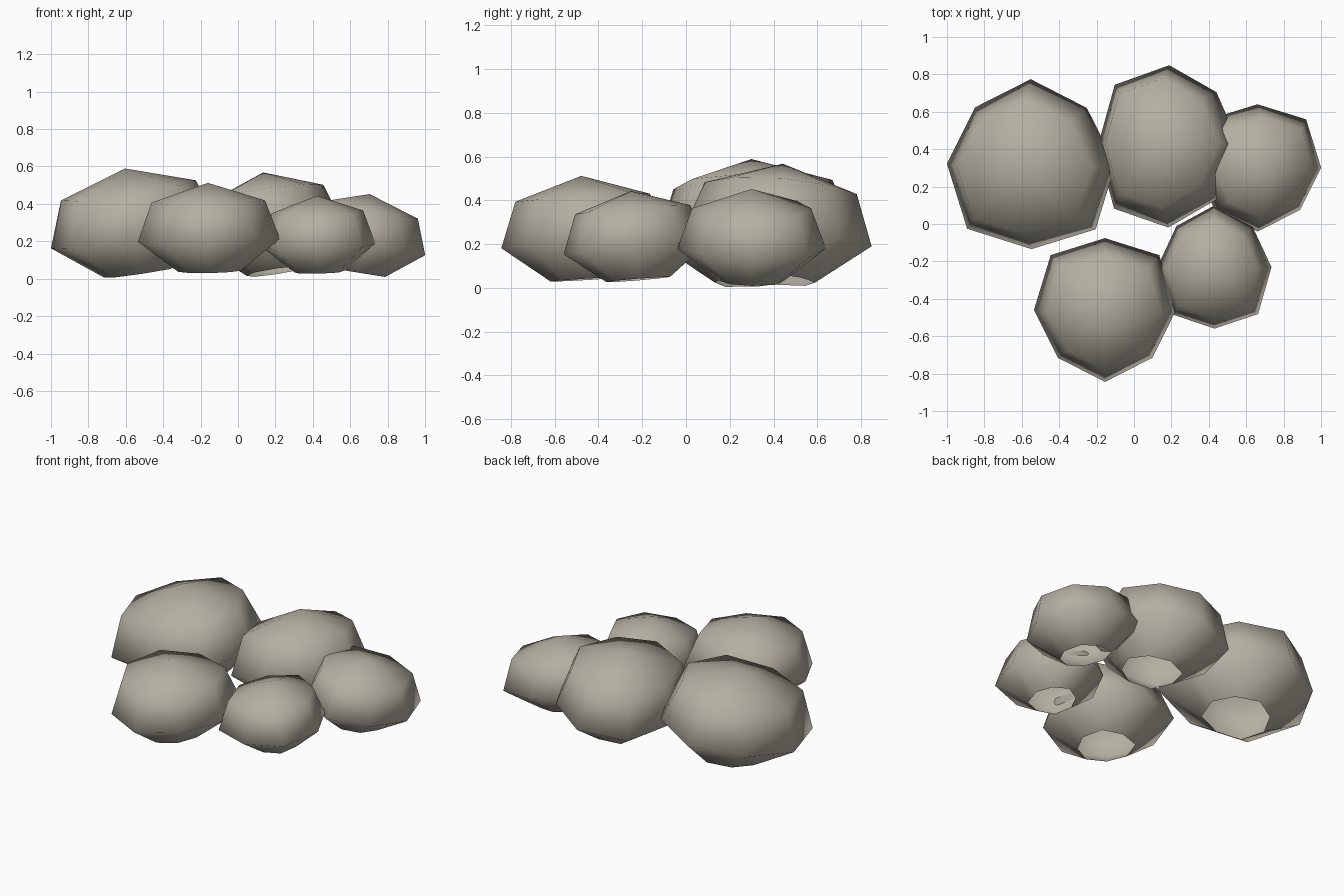
import bpy, bmesh, math
from mathutils import Vector, Matrix

if "Cube" in bpy.data.objects:
    bpy.data.objects.remove(bpy.data.objects["Cube"])

grey = bpy.data.materials.new("warm_stone_grey")
grey.diffuse_color = (0.46, 0.43, 0.36, 1)
grey.use_nodes = True
grey.node_tree.nodes["Principled BSDF"].inputs["Base Color"].default_value = grey.diffuse_color

# shared stone shape: (radius, height) rings, bottom opening to shoulder, plus apex
RINGS = [(0.44, -0.43), (1.0, 0.0), (0.80, 0.54)]
APEX = 0.80
SIDES = 8


def bulge(i):
    """Corner radius: the diagonals are wider towards the +y side."""
    if i % 2 == 0:
        return 1.0
    return 1.08 if i < SIDES / 2 else 0.94


def stone(name, centre, size, lean, yaw):
    """Open-bottomed eight-sided boulder, its axis leaning by (x, y) slopes."""
    axis = Vector((lean[0], lean[1], 1)).normalized()
    tilt = Vector((0, 0, 1)).rotation_difference(axis).to_matrix()
    spin = Matrix.Rotation(math.radians(yaw), 3, 'Z')
    height = max(size)
    bm = bmesh.new()

    def place(x, y, z):
        p = spin @ Vector((x, y, z))
        p = Vector((p.x * size[0], p.y * size[1], p.z * height))
        return bm.verts.new(tilt @ p + Vector(centre))

    loops = []
    for r, z in RINGS:
        ring = []
        for i in range(SIDES):
            a = 2 * math.pi * i / SIDES
            ring.append(place(r * bulge(i) * math.cos(a), r * bulge(i) * math.sin(a), z))
        loops.append(ring)
    top = place(0, 0, APEX)
    for i in range(SIDES):
        j = (i + 1) % SIDES
        for low, high in zip(loops, loops[1:]):
            bm.faces.new((low[i], low[j], high[j], high[i]))
        bm.faces.new((loops[-1][i], loops[-1][j], top))
    for f in bm.faces:
        f.smooth = True
    mesh = bpy.data.meshes.new(name)
    bm.to_mesh(mesh)
    bm.free()
    mesh.materials.append(grey)
    bpy.context.collection.objects.link(bpy.data.objects.new(name, mesh))


# cluster of five stones
stone("large_left_stone", (-0.55, 0.32, 0.23), (0.455, 0.455), (-0.15, -0.06), 180)
stone("large_back_stone", (0.186, 0.415, 0.225), (0.385, 0.435), (-0.15, 0.08), 90)
stone("front_stone", (-0.155, -0.46, 0.205), (0.38, 0.385), (-0.02, -0.06), 0)
stone("small_front_stone", (0.43, -0.23, 0.18), (0.305, 0.33), (-0.03, -0.08), 180)
stone("small_right_stone", (0.66, 0.30, 0.18), (0.345, 0.34), (0.16, 0.0), 0)
